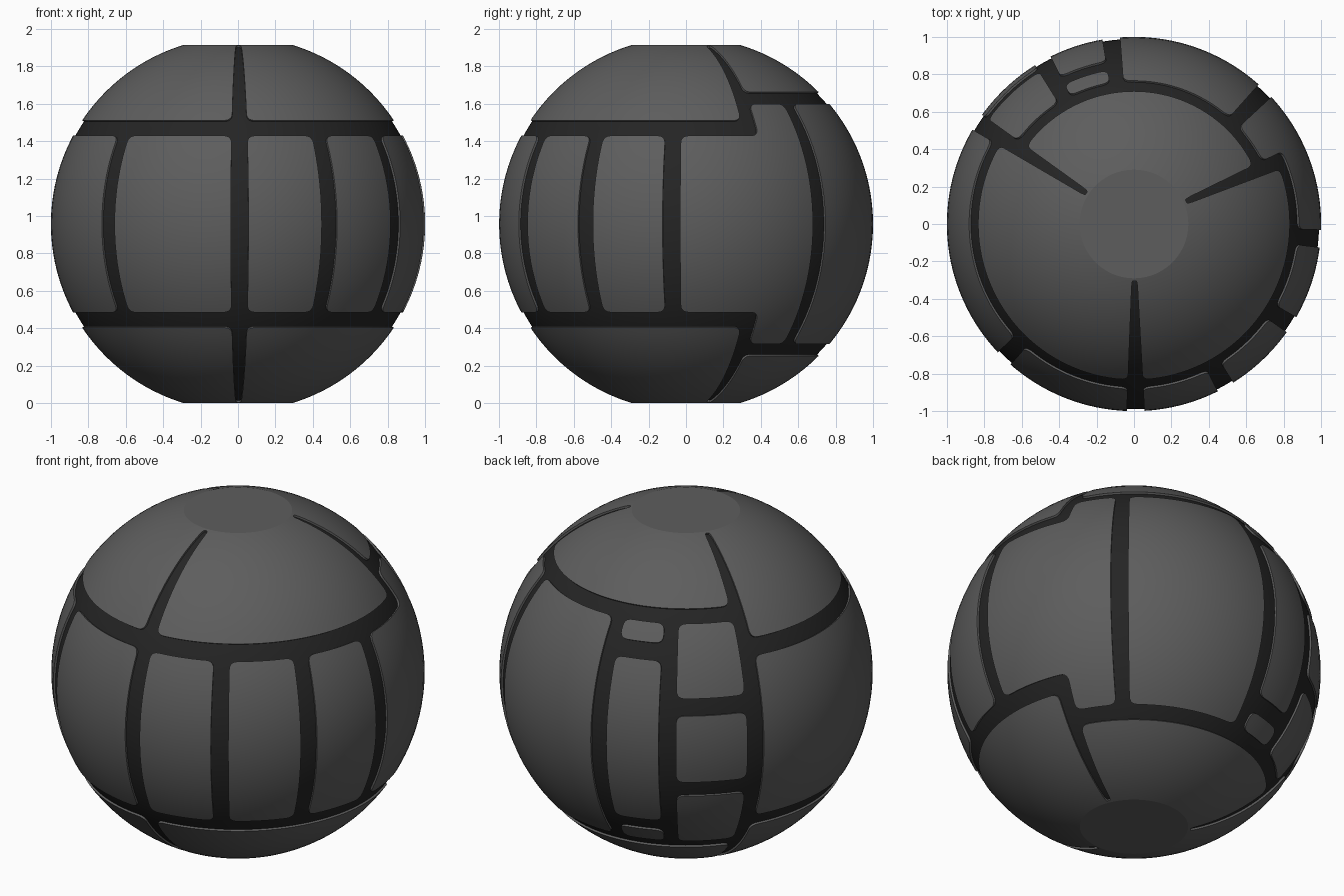
import bpy, bmesh
from math import sin, cos, radians
from mathutils import Vector

if "Cube" in bpy.data.objects:
    bpy.data.objects.remove(bpy.data.objects["Cube"])

CZ = 0.957             # sphere centre height, also half the height between the flat poles
H = 2.7                # half seam width in degrees
L0, L1 = 28.2, 33.6    # lower seam ring latitudes
H0, H1 = 40.0, 44.8    # higher seam ring latitudes (back side)
B0, B1 = 11.3, 16.7    # short cross bars
TIP, TOP = 72.3, 73.13 # end of the slots, edge of the flat pole
FLOOR = 0.989          # radius of seam floor


def material(name, v):
    m = bpy.data.materials.new(name)
    m.diffuse_color = (v, v, v, 1)
    m.use_nodes = True
    m.node_tree.nodes["Principled BSDF"].inputs["Base Color"].default_value = m.diffuse_color
    return m


panel_mat = material("panel_grey", 0.11)
seam_mat = material("seam_dark", 0.018)


def ball(lon, lat, r=1.0):
    a, b = radians(lon), radians(lat)
    return Vector((r * cos(b) * cos(a), r * cos(b) * sin(a), r * sin(b)))


def rounded(pts, rad=2.6, n=5):
    """Round the corners of a longitude/latitude outline."""
    out = []
    for i, p in enumerate(pts):
        if abs(p[1]) > TOP - 0.01 or (abs(p[1]) > TIP - 0.01 and i in (1, len(pts) - 2)):
            out.append(Vector((p[0], p[1], 0)))
            continue
        k = cos(radians(p[1]))
        P = Vector((p[0], p[1], 0))
        ends = []
        for q in (pts[i - 1], pts[(i + 1) % len(pts)]):
            d = Vector(((q[0] - p[0]) * k, q[1] - p[1], 0))
            d = d.normalized() * min(rad, d.length * 0.48)
            ends.append(P + Vector((d.x / k, d.y, 0)))
        for j in range(n + 1):
            t = j / n
            out.append(ends[0] * (1 - t) ** 2 + P * 2 * t * (1 - t) + ends[1] * t * t)
    return out


def add_patch(bm, pts, flip):
    """Fill an outline, cut it into a 3 degree grid and wrap it on the sphere."""
    flat = bmesh.new()
    outline = rounded(pts)
    flat.faces.new([flat.verts.new(p) for p in outline])
    for axis in (0, 1):
        vals = [p[axis] for p in outline]
        nrm = Vector((1, 0, 0)) if axis == 0 else Vector((0, 1, 0))
        for k in range(int(min(vals) // 3) + 1, int(max(vals) // 3) + 1):
            bmesh.ops.bisect_plane(flat, geom=flat.verts[:] + flat.edges[:] + flat.faces[:],
                                   plane_co=nrm * (3 * k), plane_no=nrm, dist=1e-5)
    s = -1 if flip else 1
    vmap = {v: bm.verts.new(ball(v.co.x, s * v.co.y)) for v in flat.verts}
    for f in flat.faces:
        up = f.normal.z >= 0
        vs = [vmap[v] for v in f.verts]
        bm.faces.new(vs if up != flip else vs[::-1])
    flat.free()


def finish(bm, name, mat):
    me = bpy.data.meshes.new(name)
    bm.normal_update()
    bm.to_mesh(me)
    bm.free()
    me.materials.append(mat)
    ob = bpy.data.objects.new(name, me)
    ob.location.z = CZ
    bpy.context.collection.objects.link(ob)
    bpy.ops.object.select_all(action='DESELECT')
    ob.select_set(True)
    bpy.context.view_layer.objects.active = ob
    bpy.ops.object.shade_smooth_by_angle(angle=radians(12))


def panel(name, outlines, flip=False, pole=False):
    bm = bmesh.new()
    for pts in outlines:
        add_patch(bm, pts, flip)
    bmesh.ops.remove_doubles(bm, verts=bm.verts[:], dist=1e-5)
    if pole:  # flat disc closing the pole
        rim = [e for e in bm.edges if e.is_boundary and all(abs(v.co.z) > CZ - 2e-4 for v in e.verts)]
        disc = bmesh.ops.edgeloop_fill(bm, edges=rim)["faces"]
        bm.normal_update()
        for f in disc:
            if f.normal.z * (-1 if flip else 1) < 0:
                f.normal_flip()
    # walls going down into the seams
    low = {}
    for e in [e for e in bm.edges if e.is_boundary]:
        lp = e.link_loops[0]
        a, b = lp.vert, lp.link_loop_next.vert
        for v in (a, b):
            if v not in low:
                low[v] = bm.verts.new(v.co * (FLOOR - 0.006))
        bm.faces.new((b, a, low[a], low[b]))
    finish(bm, name, panel_mat)


def box(a, b, lo, hi):
    return [(a + H, lo), (b - H, lo), (b - H, hi), (a + H, hi)]


def sector(a, b, lo):
    return [(a, TOP), (a, TIP), (a + H, TIP), (a + H, lo),
            (b - H, lo), (b - H, TIP), (b, TIP), (b, TOP)]


# seam floor: slightly smaller dark sphere
bm = bmesh.new()
bmesh.ops.create_uvsphere(bm, u_segments=144, v_segments=72, radius=FLOOR)
for v in bm.verts:
    v.co.z = max(-0.95, min(0.95, v.co.z))
finish(bm, "seam_floor", seam_mat)

# pole caps: three sectors joined around a flat disc
F, S, W = -89.5, 23.4, 147.0
for flip, side in ((False, "top"), (True, "bottom")):
    panel(side + "_cap", [sector(F, S, L1), sector(S, W, H1), sector(W, F + 360, L1)], flip, True)
    panel(side + "_small_back_panel", [box(97, 119.2, L1, H0)], flip)
    panel(side + "_back_box_panel", [box(119.2, W, B1, H0)], flip)

# plain panels around the middle
for i, (a, b, h) in enumerate([(W, 226, L0), (226, F + 360, L0), (F, -60.7, L0), (-60.7, -32.6, L0),
                               (-32.6, -4.5, L0), (45.5, 97, H0), (97, 119.2, L0), (119.2, W, B0)]):
    panel("middle_panel_%d" % (i + 1), [box(a, b, -h, h)])

# stepped panel on the right side
a, s, b = -4.5 + H, S + H, 45.5 - H
panel("stepped_side_panel", [[(a, -L0), (s, -L0), (s, -H0), (b, -H0), (b, H0), (s, H0), (s, L0), (a, L0)]])
